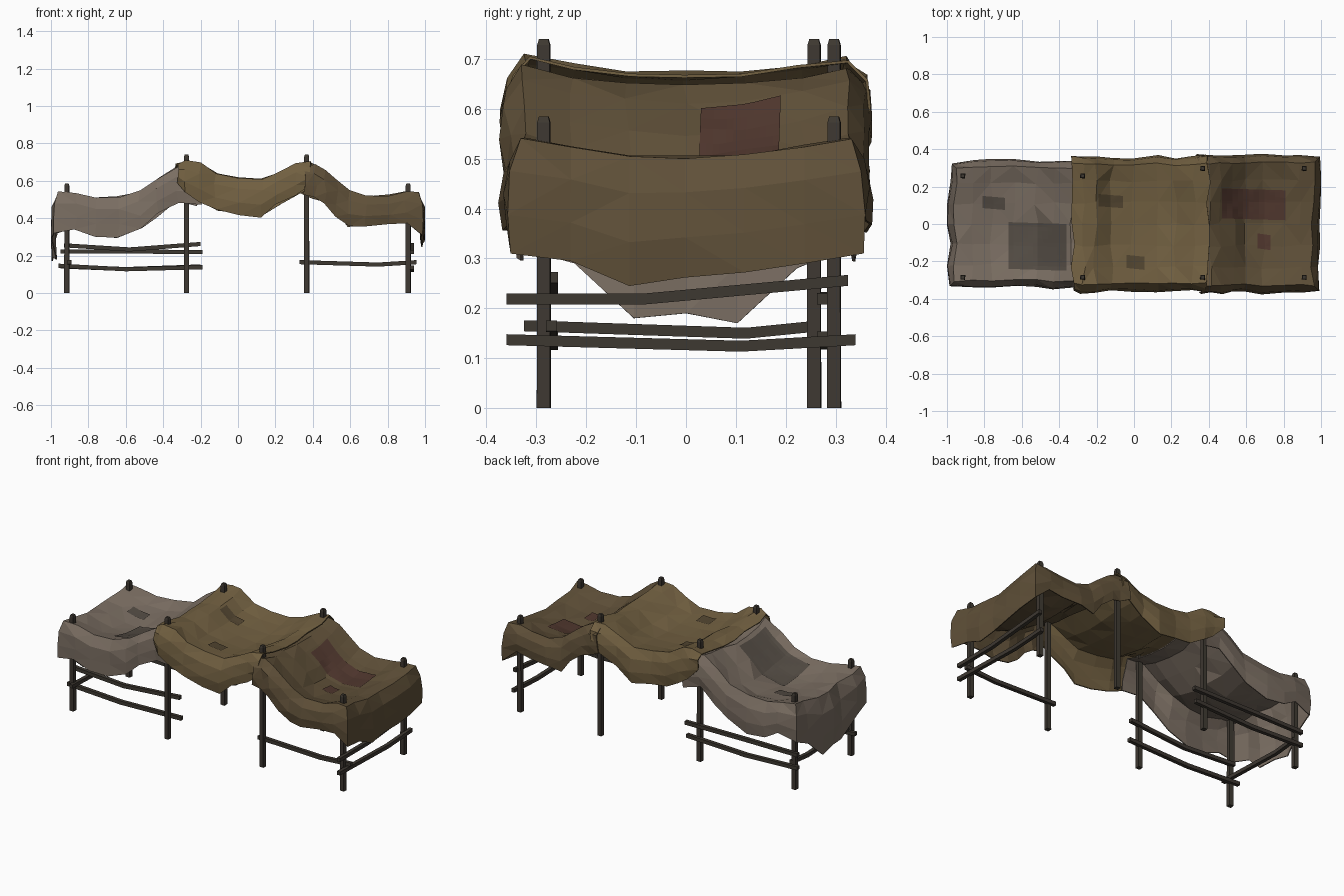
import bpy, bmesh, math, random
from mathutils import Vector
from mathutils.bvhtree import BVHTree

if "Cube" in bpy.data.objects:
    bpy.data.objects.remove(bpy.data.objects["Cube"])

random.seed(4)


def material(name, rgb):
    m = bpy.data.materials.new(name)
    m.diffuse_color = (*rgb, 1)
    m.use_nodes = True
    m.node_tree.nodes["Principled BSDF"].inputs["Base Color"].default_value = m.diffuse_color
    return m


WOOD = material("dark_wood", (0.048, 0.040, 0.031))
GREY = material("grey_cloth", (0.195, 0.155, 0.122))
TAN = material("tan_cloth", (0.165, 0.115, 0.052))
BROWN = material("brown_cloth", (0.115, 0.080, 0.040))
DARK_GREY = material("grey_patch", (0.085, 0.070, 0.056))
DARK_TAN = material("tan_patch", (0.085, 0.060, 0.030))
RED = material("red_patch", (0.080, 0.038, 0.027))


def finish(bm, name, mat):
    bmesh.ops.recalc_face_normals(bm, faces=bm.faces)
    me = bpy.data.meshes.new(name)
    bm.to_mesh(me)
    bm.free()
    me.materials.append(mat)
    ob = bpy.data.objects.new(name, me)
    bpy.context.collection.objects.link(ob)
    return ob


def jit(a):
    return random.uniform(-a, a)


def loft(rings, name, mat):
    bm = bmesh.new()
    vs = [[bm.verts.new(p) for p in r] for r in rings]
    n = len(vs[0])
    for a, b in zip(vs, vs[1:]):
        for k in range(n):
            bm.faces.new((a[k], a[(k + 1) % n], b[(k + 1) % n], b[k]))
    bm.faces.new(vs[0][::-1])
    bm.faces.new(vs[-1])
    return finish(bm, name, mat)


# Posts: square poles with chamfered tops
def post(x, y, h):
    rings = [[(x + r * math.cos(k * math.pi / 2 + 0.72), y + r * math.sin(k * math.pi / 2 + 0.72), z)
              for k in range(4)]
             for r, z in ((0.0190, 0), (0.0178, h - 0.012), (0.013, h))]
    loft(rings, "post", WOOD)


for x, h, yb in ((-0.915, 0.585, 0.257), (-0.275, 0.74, 0.257),
                 (0.367, 0.74, 0.297), (0.91, 0.585, 0.297)):
    post(x, -0.285, h)
    post(x, yb, h)


# Rails: bent square bars through three points
def rail(name, *pts, s=0.011):
    pts = [Vector(p) for p in pts]
    d = (pts[-1] - pts[0]).normalized()
    side = d.cross(Vector((0, 0, 1))).normalized() * s
    up = Vector((0, 0, s))
    loft([[p + side + up, p - side + up, p - side - up, p + side - up] for p in pts], name, WOOD)


rail("front_left_upper_rail", (-0.93, -0.268, 0.255), (-0.58, -0.268, 0.233), (-0.20, -0.268, 0.262))
rail("front_left_lower_rail", (-0.96, -0.268, 0.146), (-0.60, -0.268, 0.127), (-0.19, -0.268, 0.138))
rail("back_left_upper_rail", (-0.95, 0.274, 0.222), (-0.60, 0.274, 0.222), (-0.19, 0.274, 0.219))
rail("back_left_lower_rail", (-0.95, 0.274, 0.142), (-0.60, 0.274, 0.128), (-0.20, 0.274, 0.142))
rail("front_right_rail", (0.33, -0.27, 0.165), (0.75, -0.27, 0.152), (0.955, -0.27, 0.165))
rail("left_end_rail", (-0.90, -0.325, 0.165), (-0.90, 0.12, 0.15), (-0.90, 0.27, 0.165))
rail("right_end_upper_rail", (0.93, -0.36, 0.219), (0.93, -0.08, 0.219), (0.93, 0.325, 0.256))
rail("right_end_lower_rail", (0.93, -0.36, 0.137), (0.93, 0.11, 0.124), (0.93, 0.34, 0.137))

# Cloths: sagging top sheet with a skirt hung along its outer border
ROWS = [-1, -0.72, -0.36, 0, 0.36, 0.72, 1]


def cloth(name, mat, cols, edge, flare, end=None, hems=()):
    """cols: (x, edge height, hem height, sag); end: -1 left or 1 right skirt."""
    bm = bmesh.new()
    n, m = len(cols), len(ROWS) - 1
    top = [[bm.verts.new((x + jit(0.012), r * edge + jit(0.007),
                          z - sag * (1 - r * r) + jit(0.005)))
            for r in ROWS] for x, z, hem, sag in cols]
    for i in range(n - 1):
        for j in range(m):
            bm.faces.new((top[i][j], top[i + 1][j], top[i + 1][j + 1], top[i][j + 1]))
    front = [(i, 0) for i in range(n)]
    back = [(i, m) for i in range(n)]
    if end == -1:
        paths = [front[::-1] + [(0, j) for j in range(1, m)] + back]
    elif end == 1:
        paths = [front + [(n - 1, j) for j in range(1, m)] + back[::-1]]
    else:
        paths = [front, back]
    e = 0 if end == -1 else n - 1
    for path in paths:
        strips = []
        for i, j in path:
            t = top[i][j].co
            oy = -1 if j == 0 else 1 if j == m else 0
            ox = end if end and i == e else 0
            hem = hems[j] if ox else cols[i][2] + jit(0.013)
            drop = t.z - hem
            col = [top[i][j]]
            swell = jit(0.005)
            corner = 0.6 if ox and oy else 1  # rounded-off corners
            for f, out in ((0.28, 0.8), (0.66, 1.0), (1.0, 0.85)):
                o = (flare * out + swell + jit(0.005)) * corner
                x = max(-0.998, min(0.998, t.x + ox * o + (0 if ox else jit(0.010))))
                col.append(bm.verts.new((x, t.y + oy * o, t.z - drop * f)))
            strips.append(col)
        for a, b in zip(strips, strips[1:]):
            for k in range(3):
                bm.faces.new((a[k], b[k], b[k + 1], a[k + 1]))
    bmesh.ops.triangulate(bm, faces=bm.faces)
    ob = finish(bm, name, mat)
    bvh = BVHTree.FromPolygons([v.co for v in ob.data.vertices],
                               [p.vertices[:] for p in ob.data.polygons])
    mod = ob.modifiers.new("thickness", 'SOLIDIFY')
    mod.thickness = 0.006
    mod.offset = 0
    return bvh


left = cloth("left_cloth", GREY, [
    (-0.955, 0.542, 0.33, 0.035), (-0.87, 0.528, 0.35, 0.040), (-0.76, 0.510, 0.30, 0.045),
    (-0.64, 0.512, 0.305, 0.052), (-0.52, 0.545, 0.345, 0.055), (-0.42, 0.61, 0.42, 0.05),
    (-0.33, 0.675, 0.49, 0.045), (-0.21, 0.655, 0.46, 0.055)],
    0.302, 0.036, -1, (0.32, 0.29, 0.18, 0.19, 0.17, 0.28, 0.32))
middle = cloth("middle_cloth", TAN, [
    (-0.33, 0.688, 0.60, 0.033), (-0.27, 0.703, 0.54, 0.033), (-0.21, 0.695, 0.485, 0.035),
    (-0.12, 0.64, 0.44, 0.037), (-0.01, 0.615, 0.42, 0.034), (0.12, 0.61, 0.415, 0.036),
    (0.22, 0.64, 0.475, 0.038), (0.32, 0.695, 0.53, 0.035), (0.40, 0.698, 0.57, 0.033)],
    0.318, 0.038)
right = cloth("right_cloth", BROWN, [
    (0.345, 0.672, 0.53, 0.035), (0.405, 0.682, 0.51, 0.038), (0.46, 0.657, 0.49, 0.050),
    (0.53, 0.60, 0.42, 0.055), (0.60, 0.545, 0.355, 0.052), (0.69, 0.515, 0.36, 0.050),
    (0.80, 0.52, 0.375, 0.050), (0.89, 0.54, 0.38, 0.04), (0.955, 0.535, 0.33, 0.035)],
    0.325, 0.038, 1, (0.31, 0.295, 0.245, 0.262, 0.272, 0.29, 0.31))


# Patches: small sheets laid on the cloth surface
def patch(name, mat, bvh, x0, x1, y0, y1):
    n = 12
    bm = bmesh.new()
    g = []
    for a in range(n + 1):
        row = []
        for b in range(n + 1):
            x = x0 + (x1 - x0) * a / n
            y = y0 + (y1 - y0) * b / n - 0.01 * a / n
            hit = bvh.ray_cast(Vector((x, y, 2)), Vector((0, 0, -1)))[0]
            row.append(bm.verts.new((x, y, hit.z + 0.008)))
        g.append(row)
    for a in range(n):
        for b in range(n):
            bm.faces.new((g[a][b], g[a + 1][b], g[a + 1][b + 1], g[a][b + 1]))
    finish(bm, name, mat)


patch("large_grey_patch", DARK_GREY, left, -0.67, -0.36, -0.24, 0.01)
patch("small_grey_patch", DARK_GREY, left, -0.81, -0.69, 0.085, 0.15)
patch("back_tan_patch", DARK_TAN, middle, -0.19, -0.06, 0.095, 0.16)
patch("front_tan_patch", DARK_TAN, middle, -0.04, 0.055, -0.235, -0.165)
patch("large_red_patch", RED, right, 0.47, 0.81, 0.03, 0.19)
patch("small_red_patch", RED, right, 0.66, 0.73, -0.13, -0.05)
